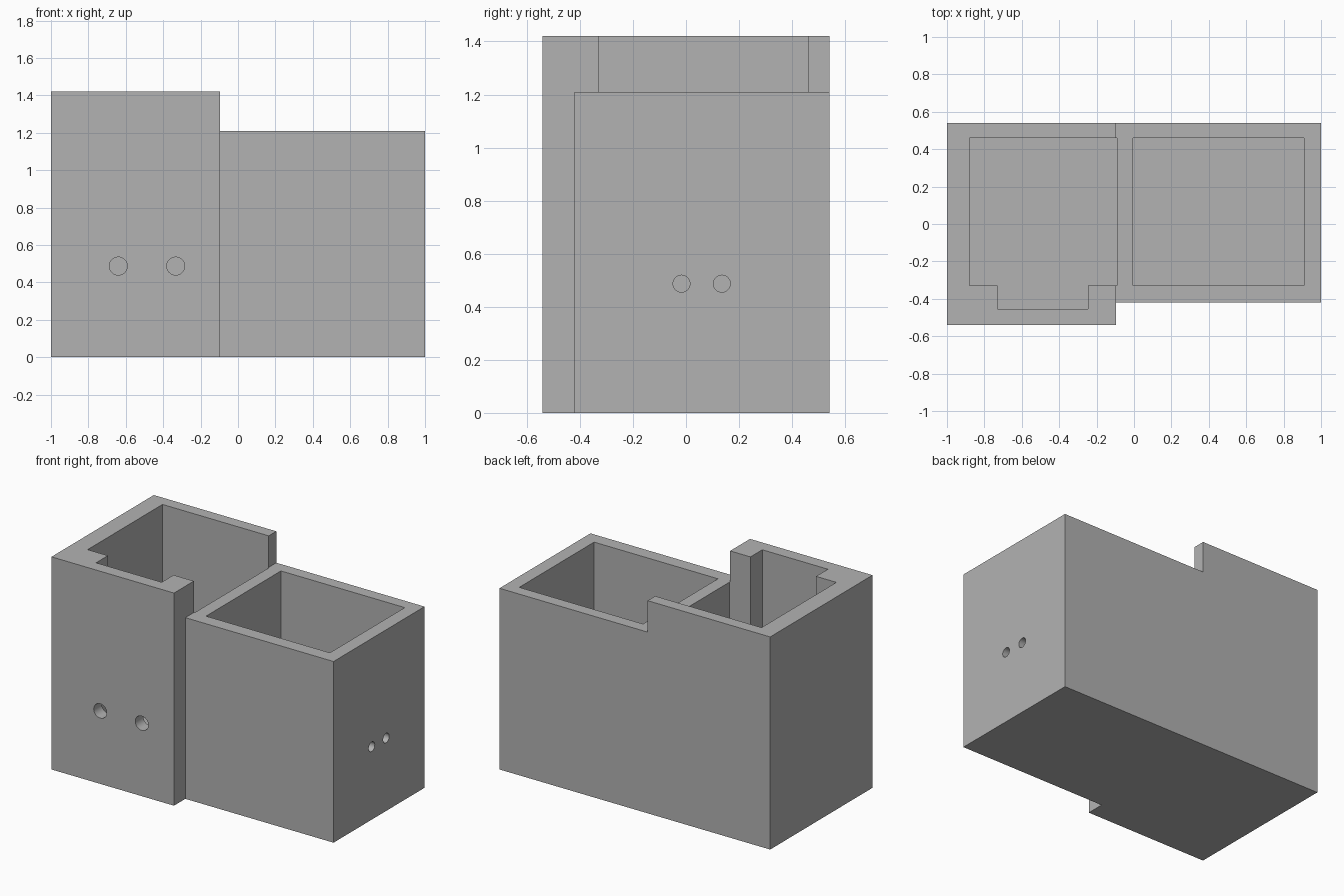
import bpy, bmesh, math
from mathutils import Matrix

if "Cube" in bpy.data.objects:
    bpy.data.objects.remove(bpy.data.objects["Cube"], do_unlink=True)

TALL, SHORT, FLOOR = 1.42, 1.21, 0.09
STEP_X = -0.095      # where the tall compartment ends
HOLE_Z = 0.487

grey = bpy.data.materials.new("plain grey")
grey.use_nodes = True
colour = (0.448, 0.448, 0.448, 1)
grey.diffuse_color = colour
grey.node_tree.nodes["Principled BSDF"].inputs["Base Color"].default_value = colour


def make_object(name, bm):
    bmesh.ops.recalc_face_normals(bm, faces=bm.faces)
    mesh = bpy.data.meshes.new(name)
    bm.to_mesh(mesh)
    bm.free()
    mesh.materials.append(grey)
    obj = bpy.data.objects.new(name, mesh)
    bpy.context.collection.objects.link(obj)
    return obj


def prism(name, outline, z0, z1):
    """Extrude a plan outline upwards from z0 to z1."""
    bm = bmesh.new()
    face = bm.faces.new([bm.verts.new((x, y, z0)) for x, y in outline])
    made = bmesh.ops.extrude_face_region(bm, geom=[face])["geom"]
    top = [v for v in made if isinstance(v, bmesh.types.BMVert)]
    bmesh.ops.translate(bm, verts=top, vec=(0, 0, z1 - z0))
    return make_object(name, bm)


def rectangle(x0, x1, y0, y1):
    return [(x0, y0), (x1, y0), (x1, y1), (x0, y1)]


def drill(name, radius, centre, axis):
    """Short cylinder along the x or y axis."""
    bm = bmesh.new()
    turn = Matrix.Rotation(math.pi / 2, 4, "Y" if axis == "X" else "X")
    bmesh.ops.create_cone(bm, cap_ends=True, segments=32, radius1=radius,
                          radius2=radius, depth=0.2,
                          matrix=Matrix.Translation(centre) @ turn)
    return make_object(name, bm)


# Solid body with the tall part standing forward
housing = prism("twin_compartment_housing",
                [(-1, -0.54), (STEP_X, -0.54), (STEP_X, -0.42),
                 (1, -0.42), (1, 0.54), (-1, 0.54)], 0, TALL)

# Lowered top, the two cavities, and the wire holes
cutters = [
    prism("lowered_top", rectangle(STEP_X, 1.2, -0.7, 0.7), SHORT, 1.6),
    prism("tall_cavity",
          [(-0.88, -0.33), (-0.73, -0.33), (-0.73, -0.455), (-0.245, -0.455),
           (-0.245, -0.33), (-0.09, -0.33), (-0.09, 0.46), (-0.88, 0.46)],
          FLOOR, 1.6),
    prism("short_cavity", rectangle(-0.005, 0.91, -0.33, 0.46), FLOOR, 1.6),
]
for x in (-0.64, -0.333):
    cutters.append(drill("front_hole", 0.048, (x, -0.52, HOLE_Z), "Y"))
for y in (-0.017, 0.135):
    cutters.append(drill("side_hole", 0.032, (1.0, y, HOLE_Z), "X"))

bpy.ops.object.select_all(action="DESELECT")
housing.select_set(True)
bpy.context.view_layer.objects.active = housing
for cutter in cutters:
    cut = housing.modifiers.new(cutter.name, "BOOLEAN")
    cut.operation = "DIFFERENCE"
    cut.solver = "EXACT"
    cut.object = cutter
    bpy.ops.object.modifier_apply(modifier=cut.name)
    bpy.data.objects.remove(cutter, do_unlink=True)

bpy.ops.object.shade_smooth_by_angle(angle=math.radians(30))
